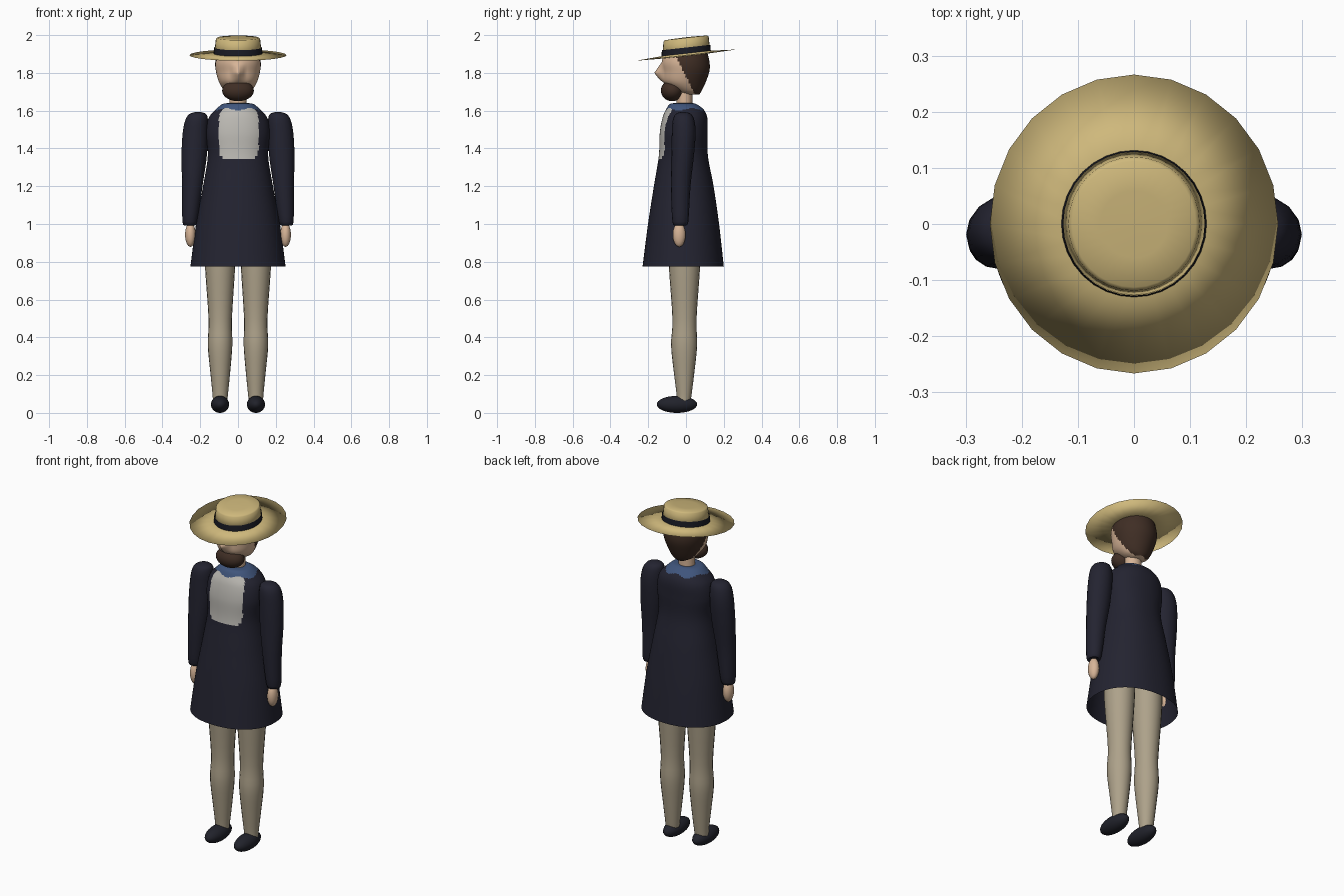
import bpy, bmesh, math

cube = bpy.data.objects.get("Cube")
if cube:
    bpy.data.objects.remove(cube, do_unlink=True)


def material(name, rgb):
    m = bpy.data.materials.new(name)
    m.use_nodes = True
    m.diffuse_color = (*rgb, 1)
    bsdf = m.node_tree.nodes["Principled BSDF"]
    bsdf.inputs["Base Color"].default_value = (*rgb, 1)
    bsdf.inputs["Roughness"].default_value = 0.8
    return m


NAVY = material("navy cloth", (0.017, 0.017, 0.030))
STRAW = material("straw", (0.62, 0.48, 0.20))
RIBBON = material("black ribbon", (0.010, 0.011, 0.018))
KHAKI = material("khaki cloth", (0.42, 0.36, 0.255))
SHIRT = material("pale shirt", (0.50, 0.485, 0.45))
BLUE = material("blue collar", (0.05, 0.09, 0.20))
SKIN = material("skin", (0.68, 0.46, 0.31))
HAIR = material("dark brown hair", (0.050, 0.027, 0.018))
LEATHER = material("dark leather", (0.015, 0.016, 0.024))


def smooth_rows(rows, steps):
    """Catmull-Rom interpolation through the cross-section rows."""
    out = []
    for i in range(len(rows) - 1):
        quad = rows[max(i - 1, 0)], rows[i], rows[i + 1], rows[min(i + 2, len(rows) - 1)]
        for s in range(steps):
            t = s / steps
            out.append([b + 0.5 * t * (c - a + t * (2*a - 5*b + 4*c - d + t * (3*(b - c) + d - a)))
                        for a, b, c, d in zip(*quad)])
    return out + [rows[-1]]


def finish(name, bm, mats, rule=None):
    me = bpy.data.meshes.new(name)
    for f in bm.faces:
        f.smooth = True
        if rule:
            f.material_index = rule(f.calc_center_median())
    bm.to_mesh(me)
    bm.free()
    for m in mats:
        me.materials.append(m)
    ob = bpy.data.objects.new(name, me)
    bpy.context.collection.objects.link(ob)
    return ob


def loft(name, rows, mats, seg=24, steps=4, power=2.0, caps=(True, True), rule=None, shape=None):
    """Skin rows of (z, centre x, centre y, radius x, radius y), bottom to top."""
    bm = bmesh.new()
    rings = []
    for z, cx, cy, rx, ry in smooth_rows(rows, steps):
        ring = []
        for k in range(seg):
            a = 2 * math.pi * k / seg
            c, s = math.cos(a), math.sin(a)
            x = math.copysign(abs(c) ** (2 / power), c) * rx + cx
            y = math.copysign(abs(s) ** (2 / power), s) * ry + cy
            ring.append(bm.verts.new(shape(x, y, z) if shape else (x, y, z)))
        rings.append(ring)
    for lo, hi in zip(rings, rings[1:]):
        for k in range(seg):
            n = (k + 1) % seg
            bm.faces.new((lo[k], lo[n], hi[n], hi[k]))
    if caps[0]:
        bm.faces.new(rings[0][::-1])
    if caps[1]:
        bm.faces.new(rings[-1])
    return finish(name, bm, mats, rule)


def ellipsoid(name, centre, radii, mat):
    bm = bmesh.new()
    bmesh.ops.create_uvsphere(bm, u_segments=24, v_segments=16, radius=1)
    for v in bm.verts:
        v.co = [c + r * p for c, r, p in zip(centre, radii, v.co)]
    return finish(name, bm, [mat])


# Coat, with shirt front and collar as face colours
def coat_colour(p):
    if p.z > 1.607 + 0.006 * math.cos(5 * math.atan2(p.x, p.y)):
        return 2
    u, v = abs(p.x - 0.004) / 0.106, abs(p.z - 1.477) / 0.14
    return 1 if p.y < -0.03 and u ** 5 + v ** 5 < 1 else 0


loft("coat", [
    (0.775, 0, -0.015, 0.252, 0.215),
    (1.00, 0, -0.013, 0.222, 0.188),
    (1.20, 0, -0.012, 0.185, 0.158),
    (1.36, 0, -0.014, 0.160, 0.130),
    (1.48, 0, -0.012, 0.170, 0.127),
    (1.56, 0, -0.006, 0.156, 0.119),
    (1.605, 0, -0.006, 0.118, 0.100),
    (1.635, 0, -0.015, 0.082, 0.070),
    (1.64, 0, -0.010, 0.04, 0.04),
], [NAVY, SHIRT, BLUE], seg=112, steps=9, power=2.2, caps=(False, True), rule=coat_colour)

# Arms, hands, legs and shoes
for side, word in ((1, "left"), (-1, "right")):
    loft(word + "_sleeve", [(z, side * x, y, rx, ry) for z, x, y, rx, ry in (
        (0.998, 0.255, -0.030, 0.022, 0.025),
        (1.012, 0.255, -0.030, 0.039, 0.042),
        (1.20, 0.242, -0.028, 0.054, 0.052),
        (1.36, 0.232, -0.018, 0.067, 0.060),
        (1.48, 0.226, -0.012, 0.067, 0.063),
        (1.55, 0.219, -0.013, 0.060, 0.057),
        (1.582, 0.213, -0.014, 0.044, 0.041),
        (1.593, 0.212, -0.014, 0.012, 0.012))], [NAVY], seg=16)
    ellipsoid(word + "_hand", (side * 0.252, -0.036, 0.943), (0.028, 0.034, 0.064), SKIN)
    loft(word + "_trouser_leg", [(z, side * x, y, rx, ry) for z, x, y, rx, ry in (
        (0.06, 0.095, -0.012, 0.038, 0.036),
        (0.10, 0.094, -0.010, 0.041, 0.040),
        (0.22, 0.094, -0.010, 0.053, 0.055),
        (0.36, 0.095, -0.010, 0.065, 0.069),
        (0.50, 0.094, -0.008, 0.062, 0.064),
        (0.78, 0.095, -0.008, 0.080, 0.083),
        (0.98, 0.095, -0.008, 0.085, 0.090))], [KHAKI], seg=20)
    ellipsoid(word + "_shoe", (side * 0.095, -0.048, 0.045), (0.048, 0.107, 0.045), LEATHER)

# Neck
loft("neck", [(1.60, 0, -0.008, 0.046, 0.042), (1.76, 0, -0.008, 0.046, 0.042)], [SKIN])


# Head, with the nose pulled out of the face and the hair as a face colour
def nose(x, y, z):
    if y < 0:
        y -= 0.045 * max(0, 1 - abs(x) / 0.04) * max(0, 1 - abs(z - 1.80) / 0.055)
    return x, y, z


loft("head", [
    (1.685, 0, 0.030, 0.035, 0.040),
    (1.705, 0, 0.015, 0.070, 0.068),
    (1.75, 0, -0.006, 0.100, 0.110),
    (1.81, 0, 0.000, 0.117, 0.124),
    (1.86, 0, -0.002, 0.120, 0.126),
    (1.92, 0, 0.000, 0.105, 0.110),
], [SKIN, HAIR], seg=72, steps=7, shape=nose,
    rule=lambda p: int(p.y > -0.05 + 0.5 * (1.88 - p.z)))

# Beard
ellipsoid("beard", (0, -0.073, 1.706), (0.084, 0.060, 0.056), HAIR)

# Straw hat, tilted down at the front
hat = [
    loft("hat_brim", [(-0.005, 0, 0, 0.10, 0.10), (0.0, 0, 0, 0.257, 0.268),
                      (0.010, 0, 0, 0.11, 0.11)], [STRAW], seg=24, steps=1),
    loft("hat_crown", [(0.0, 0, 0.001, 0.127, 0.129), (0.085, 0, 0.010, 0.117, 0.120),
                       (0.091, 0, 0.010, 0.110, 0.113), (0.093, 0, 0.010, 0.06, 0.06),
                       (0.094, 0, 0.010, 0.01, 0.01)], [STRAW], seg=32, steps=1),
    loft("hat_ribbon", [(0.004, 0, 0.001, 0.130, 0.132), (0.040, 0, 0.005, 0.126, 0.129)],
         [RIBBON], seg=32, steps=1, caps=(False, False)),
]
for part in hat:
    part.location = (0, 0, 1.894)
    part.rotation_euler = (math.radians(6.4), 0, 0)
